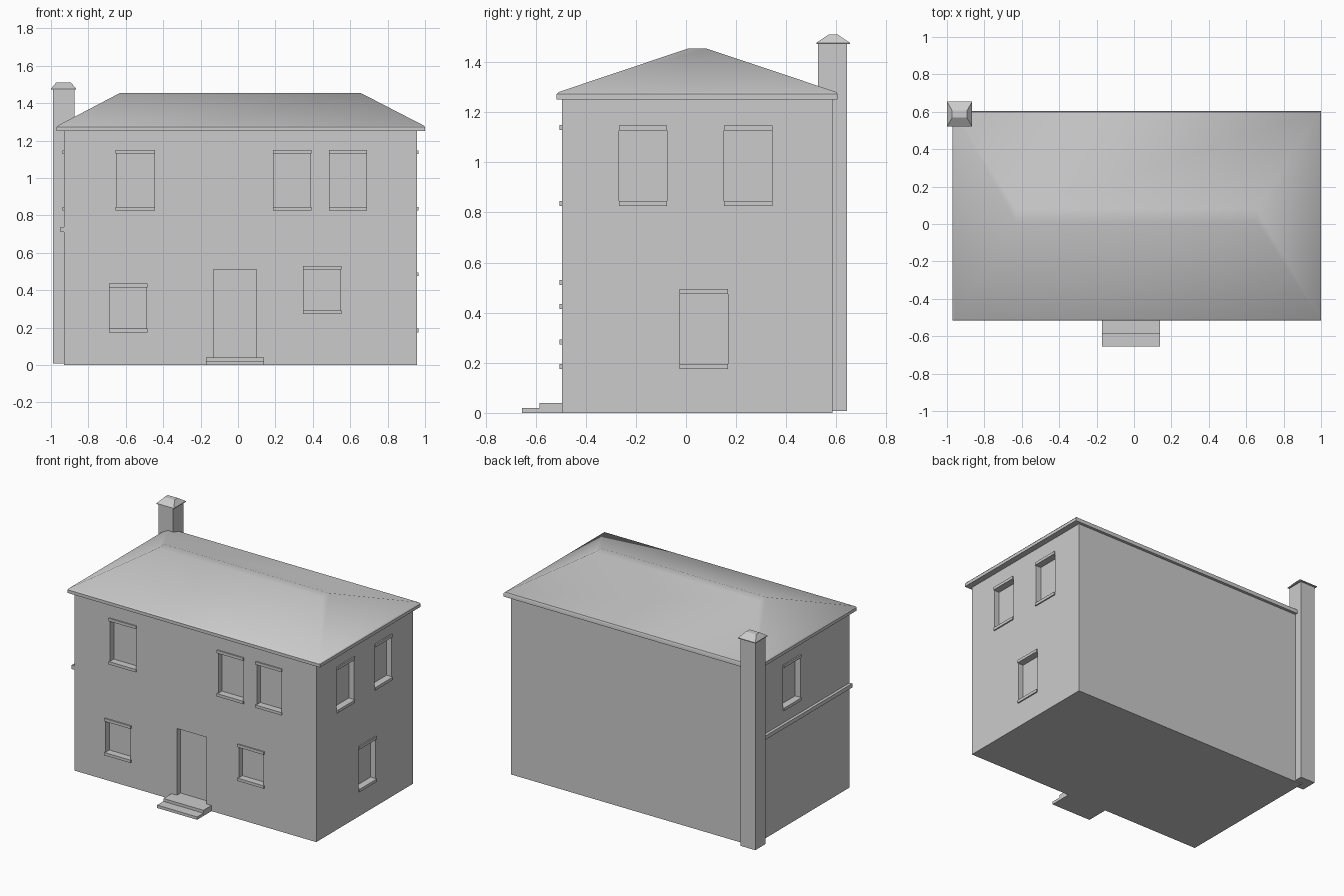
import bpy, bmesh
from math import radians

if "Cube" in bpy.data.objects:
    bpy.data.objects.remove(bpy.data.objects["Cube"])


def loft(name, rings):
    """Solid from stacked rectangles (x0, x1, y0, y1, z)."""
    bm = bmesh.new()
    loops = [[bm.verts.new(p) for p in ((a, c, z), (b, c, z), (b, d, z), (a, d, z))]
             for a, b, c, d, z in rings]
    bm.faces.new(loops[0][::-1])
    bm.faces.new(loops[-1])
    for lo, hi in zip(loops, loops[1:]):
        for i in range(4):
            j = (i + 1) % 4
            bm.faces.new((lo[i], lo[j], hi[j], hi[i]))
    mesh = bpy.data.meshes.new(name)
    bm.to_mesh(mesh)
    bm.free()
    ob = bpy.data.objects.new(name, mesh)
    bpy.context.collection.objects.link(ob)
    return ob


def box(name, x0, x1, y0, y1, z0, z1):
    return loft(name, [(x0, x1, y0, y1, z0), (x0, x1, y0, y1, z1)])


X0, X1, Y0, Y1, TOP = -0.93, 0.957, -0.495, 0.585, 1.26
DEPTH, LIP, BAR = 0.04, 0.009, 0.02

walls = box("walls", X0, X1, Y0, Y1, 0, TOP)


def wall_box(name, side, a, b, z0, z1, inner, outer):
    """Box on a wall, from 'inner' behind the face to 'outer' in front of it."""
    if side == "front":
        return box(name, a, b, Y0 - outer, Y0 + inner, z0, z1)
    if side == "right":
        return box(name, X1 - inner, X1 + outer, a, b, z0, z1)
    return box(name, X0 - outer, X0 + inner, a, b, z0, z1)


def recess(side, a, b, z0, z1):
    cutter = wall_box("opening_cutter", side, a, b, z0, z1, DEPTH, 0.05)
    cutter.hide_render = True
    cutter.hide_set(True)
    mod = walls.modifiers.new("opening", "BOOLEAN")
    mod.operation = "DIFFERENCE"
    mod.solver = "EXACT"
    mod.object = cutter


# Windows: recess with a lintel above and a sill below
windows = [("front", -0.65, -0.45, 0.845, 1.13),
           ("front", 0.193, 0.387, 0.845, 1.13),
           ("front", 0.493, 0.685, 0.845, 1.13),
           ("front", -0.685, -0.49, 0.195, 0.415),
           ("front", 0.353, 0.547, 0.292, 0.51),
           ("right", -0.268, -0.075, 0.845, 1.128),
           ("right", 0.152, 0.345, 0.845, 1.128),
           ("right", -0.025, 0.167, 0.195, 0.475),
           ("left", 0.055, 0.248, 0.845, 1.128)]
for side, a, b, z0, z1 in windows:
    recess(side, a, b, z0, z1)
    e = 0.006 if side == "front" else 0
    wall_box("window_lintel", side, a - e, b + e, z1, z1 + BAR, 0.01, LIP)
    wall_box("window_sill", side, a - e, b + e, z0 - BAR, z0, 0.01, LIP)

# Door recess and front steps
recess("front", -0.13, 0.10, 0.04, 0.51)
box("lower_step", -0.172, 0.14, -0.655, Y0, 0, 0.02)
box("upper_step", -0.172, 0.14, -0.585, Y0, 0.02, 0.04)

# Ledge along the left wall
box("left_ledge", X0 - 0.02, X0, Y0, Y1, 0.71, 0.738)

# Hipped roof with a thin eave
roof = loft("roof", [(-0.97, 1.0, -0.516, 0.605, 1.25),
                     (-0.97, 1.0, -0.516, 0.605, 1.272),
                     (-0.962, 0.992, -0.508, 0.6, 1.281),
                     (-0.63, 0.655, 0.01, 0.08, 1.455)])
bpy.context.view_layer.objects.active = roof
roof.select_set(True)
bpy.ops.object.shade_smooth_by_angle(angle=radians(40))

# Chimney and cap
box("chimney", -0.99, -0.875, 0.527, 0.642, 0.008, 1.48)
loft("chimney_cap", [(-1.0, -0.865, 0.52, 0.655, 1.472),
                     (-1.0, -0.865, 0.52, 0.655, 1.477),
                     (-0.972, -0.893, 0.569, 0.606, 1.51)])
